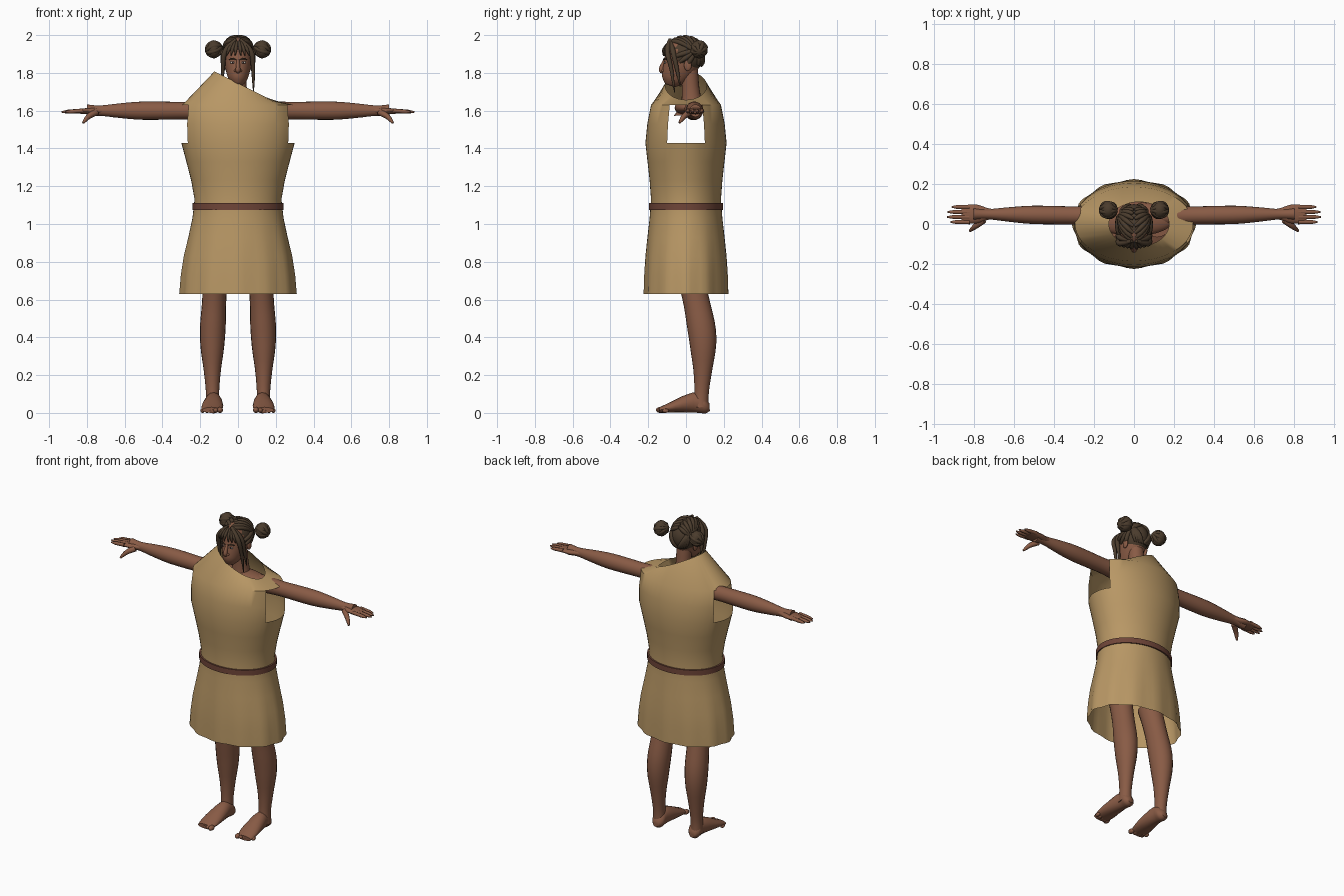
import bpy, bmesh, math
from mathutils import Vector

if "Cube" in bpy.data.objects:
    bpy.data.objects.remove(bpy.data.objects["Cube"])

X, Y = Vector((1, 0, 0)), Vector((0, 1, 0))


def material(name, *rgb):
    mat = bpy.data.materials.new(name)
    mat.use_nodes = True
    mat.diffuse_color = (*rgb, 1)
    mat.node_tree.nodes["Principled BSDF"].inputs["Base Color"].default_value = (*rgb, 1)
    return mat


skin = material("brown skin", .25, .105, .06)
cloth = material("tan cloth", .48, .31, .13)
leather = material("red brown leather", .16, .06, .04)
hair = material("dark brown hair", .07, .045, .026)
lip = material("lip brown", .2, .065, .045)
white = material("eye white", .5, .45, .4)
dark = material("iris dark", .02, .01, .01)


def finish(name, bm, mat, mirror=False):
    """Turn a bmesh into a smooth object, optionally mirrored across x."""
    bmesh.ops.recalc_face_normals(bm, faces=bm.faces)
    mesh = bpy.data.meshes.new(name)
    bm.to_mesh(mesh)
    bm.free()
    mesh.materials.append(mat)
    mesh.shade_smooth()
    mesh.set_sharp_from_angle(angle=math.radians(50))
    part = bpy.data.objects.new(name, mesh)
    bpy.context.collection.objects.link(part)
    if mirror:
        part.modifiers.new("Mirror", "MIRROR")


def turn(count):
    return [math.tau * i / count for i in range(count)]


def bridge(bm, rows, skip=lambda row, column: False):
    count = len(rows[0])
    for row, (low, high) in enumerate(zip(rows, rows[1:])):
        for i in range(count):
            if not skip(row, i):
                after = (i + 1) % count
                bm.faces.new((low[i], low[after], high[after], high[i]))


def sample(values, fraction):
    """Smooth curve through evenly spaced values."""
    last = len(values) - 1
    i = min(int(fraction * last), last - 1)
    t = fraction * last - i
    start, end = values[i], values[i + 1]
    leave = (end - values[max(i - 1, 0)]) / 2
    arrive = (values[min(i + 2, last)] - start) / 2
    return ((start * (1 + 2 * t) + leave * t) * (1 - t) ** 2
            + (end * (3 - 2 * t) - arrive * (1 - t)) * t ** 2)


def sweep(name, path, radii, mat, mirror=False, across=None, squash=(1, 1), steps=12, sides=10):
    """Round body along a path; 'across' fixes the section, 'squash' flattens it."""
    path = [Vector(point) for point in path]
    chord = path[-1] - path[0]
    reference = min(X, Y, X.cross(Y), key=lambda axis: abs(axis.dot(chord)))
    bm = bmesh.new()
    rows = []
    for step in range(steps + 1):
        f = step / steps
        centre, radius = sample(path, f), sample(radii, f)
        if across:
            u, v = across, chord.cross(across).normalized()
        else:
            along = sample(path, min(f + .01, 1)) - sample(path, max(f - .01, 0))
            u = along.cross(reference).normalized()
            v = along.cross(u).normalized()
        v = v * sample(squash, f)
        rows.append([bm.verts.new(centre + (u * math.cos(t) + v * math.sin(t)) * radius)
                     for t in turn(sides)])
    bridge(bm, rows)
    bm.faces.new(rows[0])
    bm.faces.new(rows[-1])
    finish(name, bm, mat, mirror)


def ellipsoid(centre, size):
    bm = bmesh.new()
    bmesh.ops.create_uvsphere(bm, u_segments=32, v_segments=20, radius=1)
    for vert in bm.verts:
        vert.co = Vector(centre) + vert.co * Vector(size)
    return bm


def blob(name, centre, size, mat, mirror=False):
    finish(name, ellipsoid(centre, size), mat, mirror)


# Tunic: oval rings with a pleated skirt, square armholes and a slanted neckline
around = turn(52)
widths = (.305, .29, .255, .23, .265, .305, .295)
depths = (.22, .215, .2, .185, .2, .215, .185)
bm = bmesh.new()
rows = []
for level in range(11):
    width, depth = sample(widths, level / 10), sample(depths, level / 10)
    pleats = [1 + max(0, 4 - level) * math.cos(12 * t) / 200 for t in around]
    rows.append([bm.verts.new((width * p * math.cos(t), depth * p * math.sin(t), .63 + level / 10))
                 for t, p in zip(around, pleats)])
neckline = []
for t in around:
    x = .025 + .15 * math.cos(t)
    neckline.append(bm.verts.new((x, .11 * math.sin(t), 1.745 - x / 2)))
rows.append(neckline)
bridge(bm, rows, lambda row, column: row in (8, 9) and (column + 4) % 26 < 8)
finish("tunic", bm, cloth)

# Belt: thin oval band
bm = bmesh.new()
rows = []
for grow, z in ((0, 1.075), (.01, 1.075), (.01, 1.11), (0, 1.11)):
    rows.append([bm.verts.new(((.232 + grow) * math.cos(t), (.187 + grow) * math.sin(t), z))
                 for t in around])
bridge(bm, rows + rows[:1])
finish("belt", bm, leather)

# Upper chest and neck
blob("upper_chest", (0, .025, 1.615), (.2, .085, .045), skin)
sweep("neck", [(0, .035, 1.58), (0, .015, 1.84)], (.1, .06, .047, .046, .046), skin,
      across=X, sides=20)

# Arms, hands and fingers
sweep("arm", [(.12, .04, 1.6), (.8, .05, 1.6)], (.05, .05, .045, .046, .045, .035, .025, .03),
      skin, True, across=Y, squash=(1, 1.1), steps=20, sides=20)
sweep("hand", [(.7, .05, 1.6), (.86, .05, 1.596)], (.024, .03, .046, .046, .04),
      skin, True, across=Y, squash=(.8, .4, .25), sides=16)
for i, finger in enumerate(("index", "middle", "ring", "little")):
    y = .01 + i / 40
    tip = .935 - (i - 1.4) ** 2 / 100
    sweep(finger + "_finger", [(.82, y, 1.6), (tip, y, 1.593)], (.012, .011, .01, .004), skin, True)
sweep("thumb", [(.75, .02, 1.592), (.79, -.01, 1.57), (.82, -.035, 1.535)],
      (.017, .016, .012, .006), skin, True)

# Legs, feet and toes
sweep("leg", [(.115, .01, .78), (.135, .088, .4), (.134, .078, .03)],
      (.07, .065, .064, .068, .062, .045, .035, .038), skin, True,
      across=X, squash=(1.1, 1.1), steps=20, sides=20)
sweep("foot", [(.13, .125, .03), (.13, .04, .055), (.14, -.14, .015)],
      (.02, .04, .04, .05, .058, .05), skin, True,
      across=X, squash=(1, 1.1, 1.35, .95, .5, .3), sides=16)
for i in range(5):
    size = .0155 - i / 1000
    blob(f"toe_{i}", (.095 + .023 * i, .007 * i - .136, size), (size, size * 1.5, size), skin, True)

# Head and face
sweep("head", [(0, -.085, 1.733), (0, -.023, 1.855), (0, 0, 1.978)],
      (.02, .045, .06, .07, .075, .075, .06, .03), skin, across=X, squash=(1.3, 1.3),
      steps=20, sides=24)
sweep("nose", [(0, -.112, 1.87), (0, -.131, 1.82), (0, -.122, 1.804)], (.007, .013, .01), skin)
blob("nostril", (.012, -.12, 1.812), (.009, .01, .008), skin, True)
blob("ear", (.074, .01, 1.84), (.01, .02, .03), skin, True)
blob("eye", (.029, -.111, 1.855), (.013, .005, .006), white, True)
blob("iris", (.028, -.114, 1.855), (.006, .003, .006), dark, True)
sweep("eyebrow", [(.012, -.118, 1.87), (.03, -.114, 1.876), (.048, -.1, 1.87)],
      (.003, .004, .002), hair, True)
for name, z in (("upper_lip", 1.781), ("lower_lip", 1.773)):
    blob(name, (0, -.113, z), (.02, .007, .005), lip)

# Hair cap, open over the face and nape
skull, scalp = Vector((0, -.005, 1.895)), Vector((.082, .104, .098))
bm = ellipsoid(skull, scalp)


def bare(face):
    spot = face.calc_center_median()
    return spot.z < 1.815 or (spot.y < -.035 and spot.z < 1.92) or (spot.y < 0 and spot.z < 1.85)


bmesh.ops.delete(bm, geom=[face for face in bm.faces if bare(face)], context="FACES")
finish("hair_cap", bm, hair)


def combed_lock(name, start, end):
    """Lock that follows the skull between two directions."""
    start, end = Vector(start), Vector(end)
    path = [skull + start.lerp(end, k / 6).normalized() * scalp for k in range(7)]
    sweep(name, path, (.008, .013, .013, .009), hair, True)


# Locks combed from the parting, nape and temples to the buns
for i in range(7):
    combed_lock(f"top_lock_{i}", (.03, .27 * i - .85, .75), (.85, .3 + .06 * i, .3))
for i in range(5):
    combed_lock(f"back_lock_{i}", (.05 + i / 10, .9 - i / 12, i / 20 - .65), (.7, .75 - i / 20, .35))
for i in range(3):
    combed_lock(f"side_lock_{i}", (.8, .3 * i - .55, -.1 - i / 4), (.85, .5, .25))

# Side buns wound from rings, with loose face locks and a fringe
blob("bun_core", (.128, .07, 1.925), (.038, .045, .048), hair, True)
for side, label, drop in ((1, "left", 1.695), (-1, "right", 1.745)):
    for i in range(4):
        bpy.ops.mesh.primitive_torus_add(
            location=(side * .128, .07, 1.925), rotation=(math.pi * i / 4 + .3, side * .35, 0),
            major_segments=24, minor_segments=8, major_radius=.036, minor_radius=.012)
        coil = bpy.context.object
        coil.name = f"{label}_bun_coil_{i}"
        coil.data.materials.append(hair)
        coil.data.shade_smooth()
    for i in range(2):
        back = .03 * i
        sweep(f"{label}_face_lock_{i}",
              [(side * .012, -.085, 1.978), (side * .07, back - .098, 1.91),
               (side * .08, back - .078, 1.82), (side * .082, back - .06, drop + back)],
              (.008, .014, .013, .009, .002), hair)
    for i in range(3):
        x = side * (.012 + .018 * i)
        sweep(f"{label}_fringe_{i}",
              [(x / 2, -.085, 1.965), (x, i / 250 - .116, 1.925), (x * 1.25, i / 160 - .12, 1.89)],
              (.008, .009, .002), hair)
